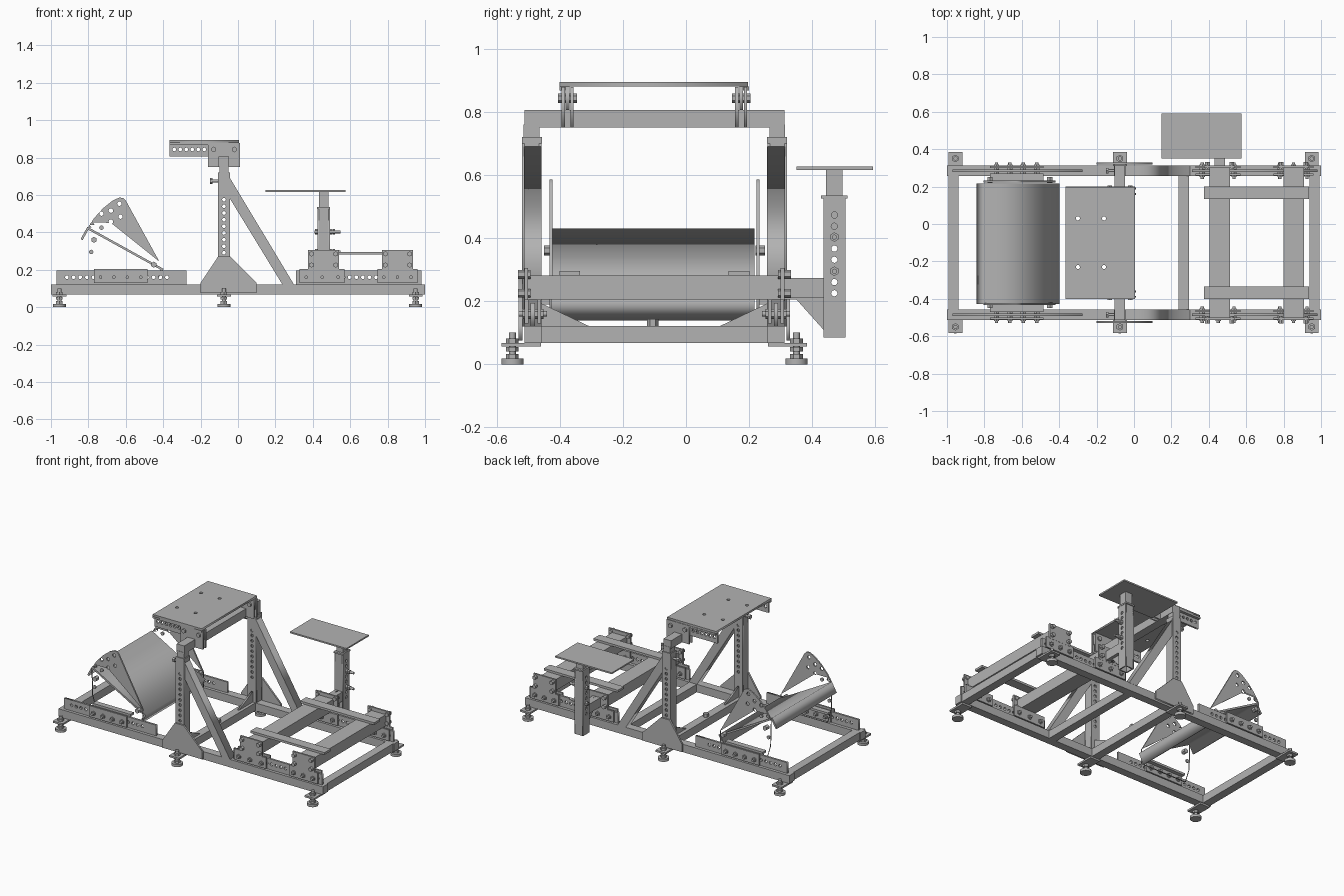
import bpy, bmesh
from math import cos, sin, pi
from mathutils import Matrix, Vector

cube = bpy.data.objects.get("Cube")
if cube:
    bpy.data.objects.remove(cube, do_unlink=True)

steel = bpy.data.materials.new("grey_steel")
steel.use_nodes = True
steel.diffuse_color = (0.45, 0.45, 0.45, 1)
steel.node_tree.nodes["Principled BSDF"].inputs["Base Color"].default_value = (0.45, 0.45, 0.45, 1)

YC = -0.1              # centre line of the frame
SIDES = ((-1, "front"), (1, "back"))

# local (u, v, w) to world: plates facing x use (y, z), facing y use (x, z)
FRAMES = {
    "x": Matrix(((0, 0, 1), (1, 0, 0), (0, 1, 0))).to_4x4(),
    "y": Matrix(((1, 0, 0), (0, 0, -1), (0, 1, 0))).to_4x4(),
    "z": Matrix.Identity(4),
}


def add(name, mesh):
    ob = bpy.data.objects.new(name, mesh)
    mesh.materials.clear()
    mesh.materials.append(steel)
    bpy.context.collection.objects.link(ob)
    return ob


def box(name, x, y, z):
    bm = bmesh.new()
    bmesh.ops.create_cube(bm, size=1)
    for v in bm.verts:
        v.co = [min(r) + (c + 0.5) * (max(r) - min(r)) for r, c in zip((x, y, z), v.co)]
    mesh = bpy.data.meshes.new(name)
    bm.to_mesh(mesh)
    bm.free()
    return add(name, mesh)


def rod(name, centre, axis, r, length, sides=6):
    bm = bmesh.new()
    bmesh.ops.create_cone(bm, cap_ends=True, segments=sides, radius1=r, radius2=r, depth=length)
    if sides > 8:
        for f in bm.faces:
            f.smooth = len(f.verts) == 4
        for e in bm.edges:
            e.smooth = all(f.smooth for f in e.link_faces)
    bm.transform(Matrix.Translation(centre) @ FRAMES[axis])
    mesh = bpy.data.meshes.new(name)
    bm.to_mesh(mesh)
    bm.free()
    return add(name, mesh)


def plate(name, axis, at, thick, outline, holes=(), r=0.01):
    """Flat plate with round holes, normal to the axis, centred at that coordinate."""
    cu = bpy.data.curves.new(name, "CURVE")
    cu.dimensions = "2D"
    cu.fill_mode = "BOTH"
    cu.extrude = thick / 2
    rings = [outline] + [[(u + r * cos(k * pi / 6), v + r * sin(k * pi / 6)) for k in range(12)]
                         for u, v in holes]
    for ring in rings:
        sp = cu.splines.new("POLY")
        sp.points.add(len(ring) - 1)
        for p, (u, v) in zip(sp.points, ring):
            p.co = (u, v, 0, 1)
        sp.use_cyclic_u = True
    tmp = bpy.data.objects.new(name + "_tmp", cu)
    bpy.context.collection.objects.link(tmp)
    dg = bpy.context.evaluated_depsgraph_get()
    mesh = bpy.data.meshes.new_from_object(tmp.evaluated_get(dg))
    bpy.data.objects.remove(tmp, do_unlink=True)
    mesh.transform(Matrix.Translation(Vector([at if a == axis else 0 for a in "xyz"])) @ FRAMES[axis])
    mesh.name = name
    return add(name, mesh)


def rect(u0, u1, v0, v1):
    return [(u0, v0), (u1, v0), (u1, v1), (u0, v1)]


def row(a, b, n, v):
    return [(a + (b - a) * k / (n - 1), v) for k in range(n)]


def column(u, a, b, n):
    return [(u, a + (b - a) * k / (n - 1)) for k in range(n)]


# Base frame cross tubes
for i, x in enumerate((-0.965, -0.077, 0.267, 0.965)):
    box(f"cross_tube_{i}", (x - 0.028, x + 0.028), (YC - 0.357, YC + 0.357), (0.068, 0.122))
rod("centre_nut", (-0.077, YC - 0.005, 0.132), "z", 0.018, 0.024)

fan = [(-0.42, 0.14), (-0.42, 0.243), (-0.6, 0.57), (-0.612, 0.583), (-0.634, 0.586), (-0.67, 0.57),
       (-0.72, 0.53), (-0.77, 0.475), (-0.805, 0.42), (-0.8, 0.24), (-0.77, 0.14)]
fan_holes = [(-0.634, 0.553), (-0.68, 0.516), (-0.73, 0.5), (-0.78, 0.44), (-0.628, 0.484), (-0.68, 0.457),
             (-0.73, 0.425), (-0.77, 0.36), (-0.785, 0.295), (-0.45, 0.227)]

for s, side in SIDES:
    def Y(a, b):
        return (YC + s * a, YC + s * b)

    mid = YC + s * 0.385
    box(f"{side}_side_rail", (-1, 1), Y(0.357, 0.412), (0.068, 0.122))

    # Levelling feet
    for i, x in enumerate((-0.955, -0.075, 0.95)):
        box(f"{side}_foot_plate_{i}", (x - 0.037, x + 0.037), Y(0.36, 0.484), (0.056, 0.068))
        y = YC + s * 0.45
        rod(f"{side}_foot_{i}", (x, y, 0.009), "z", 0.035, 0.018, 24)
        rod(f"{side}_foot_stem_{i}", (x, y, 0.055), "z", 0.011, 0.09, 16)
        for z in (0.025, 0.048, 0.075):
            rod(f"{side}_foot_nut_{i}", (x, y, z), "z", 0.02, 0.014)

    # Perforated mounting rails and the clamps that slide on them
    plate(f"{side}_seat_rail", "y", mid, 0.014, rect(-0.97, -0.275, 0.12, 0.195), row(-0.915, -0.38, 16, 0.16))
    plate(f"{side}_deck_rail", "y", mid, 0.014, rect(0.31, 0.98, 0.12, 0.195), row(0.35, 0.95, 18, 0.16))
    for part, x0, x1, n in (("seat", -0.77, -0.485, 4), ("deck_a", 0.33, 0.57, 3), ("deck_b", 0.745, 0.96, 3)):
        for d in (0.365, 0.405):
            box(f"{side}_{part}_clamp", (x0, x1), Y(d - 0.006, d + 0.006), (0.13, 0.205))
        for x, z in row(x0 + 0.035, x1 - 0.035, n, 0.16):
            rod(f"{side}_{part}_bolt", (x, mid, z), "y", 0.016, 0.066)
            rod(f"{side}_{part}_bolt_shank", (x, mid, z), "y", 0.009, 0.09, 12)

    # Fan shaped tilt plate
    plate(f"{side}_tilt_plate", "y", YC + s * 0.328, 0.01, fan, fan_holes, 0.012)
    box(f"{side}_tilt_spacer", (-0.77, -0.485), Y(0.333, 0.36), (0.19, 0.205))
    for x, z in ((-0.77, 0.36), (-0.45, 0.227)):
        rod(f"{side}_tilt_bolt", (x, YC + s * 0.335, z), "y", 0.016, 0.03)

    # Telescopic upright with perforated faces
    holes = column(-0.075, 0.29, 0.61, 10)
    for d in (0.362, 0.416):
        plate(f"{side}_upright_face", "y", YC + s * d, 0.008, rect(-0.107, -0.043, 0.12, 0.7), holes)
    for x in (-0.103, -0.047):
        box(f"{side}_upright_wall", (x - 0.004, x + 0.004), Y(0.362, 0.416), (0.12, 0.7))
    box(f"{side}_upright_collar", (-0.107, -0.043), Y(0.356, 0.42), (0.7, 0.72))
    box(f"{side}_inner_post", (-0.1, -0.05), Y(0.364, 0.414), (0.6, 0.76))
    rod(f"{side}_upright_screw", (-0.125, mid, 0.675), "x", 0.008, 0.045, 12)
    rod(f"{side}_upright_knob", (-0.143, mid, 0.675), "x", 0.016, 0.014)
    plate(f"{side}_upright_gusset", "y", YC + s * 0.424, 0.012,
          [(-0.2, 0.076), (0.1, 0.076), (0.1, 0.13), (-0.04, 0.27), (-0.107, 0.27), (-0.2, 0.13)])
    plate(f"{side}_corner_gusset", "x", -0.075, 0.012,
          [(YC + s * 0.358, 0.12), (YC + s * 0.205, 0.12), (YC + s * 0.358, 0.193)])
    plate(f"{side}_diagonal_brace", "y", mid, 0.056, [(-0.043, 0.69), (0.3, 0.12), (0.238, 0.12), (-0.043, 0.58)])

    # Tray brackets on the top beam
    d = YC + s * 0.265
    plate(f"{side}_tray_rail", "y", d + s * 0.01, 0.012, rect(-0.365, 0.005, 0.805, 0.88), row(-0.34, -0.02, 11, 0.843))
    for k in (-1, 1):
        plate(f"{side}_tray_clamp", "y", d + s * 0.01 + k * 0.014, 0.01, rect(-0.16, 0.01, 0.75, 0.878))
    for x in (-0.13, -0.02):
        rod(f"{side}_tray_bolt", (x, d + s * 0.01, 0.843), "y", 0.015, 0.06)
    box(f"{side}_tray_angle", (-0.365, 0.005), (d + s * 0.004, d + s * 0.035), (0.868, 0.88))

    # Deck end plates and long slats
    for i, x in enumerate((0.458, 0.853)):
        box(f"{side}_deck_end_plate_{i}", (x - 0.083, x + 0.083), Y(0.4, 0.412), (0.2, 0.305))
        for dx in (-0.065, 0.065):
            for z in (0.225, 0.285):
                rod(f"{side}_deck_end_bolt_{i}", (x + dx, YC + s * 0.412, z), "y", 0.014, 0.04)
    box(f"{side}_deck_slat", (0.375, 0.935), Y(0.235, 0.301), (0.281, 0.296))

# Top beam and tray
box("top_beam", (-0.105, -0.048), (YC - 0.412, YC + 0.412), (0.75, 0.805))
plate("tray", "z", 0.887, 0.014, rect(-0.365, 0.005, -0.4, 0.197),
      [(x, y) for x in (-0.3, -0.16) for y in (-0.23, 0.03)], 0.011)

# Tilted seat pan, a folded channel
a, b = Vector((-0.398, 0.205)), Vector((-0.805, 0.43))
t = (b - a).normalized()
n = Vector((-t.y, t.x))
w = 0.012
pan = [a, b, b + n * 0.075, b + n * 0.075 - t * w, b + n * w - t * w,
       a + n * w + t * w, a + n * 0.075 + t * w, a + n * 0.075]
plate("seat_pan", "y", YC - 0.005, 0.645, [tuple(p) for p in pan])

# Deck cross members
for i, x in enumerate((0.458, 0.853)):
    box(f"deck_cross_member_{i}", (x - 0.055, x + 0.055), (YC - 0.4, YC + 0.4), (0.205, 0.281))

# Side table on a telescopic post
PX, PY = 0.458, 0.47
for dx in (-0.029, 0.029):
    plate("table_post_face", "x", PX + dx, 0.008, rect(PY - 0.035, PY + 0.035, 0.085, 0.53), column(PY, 0.225, 0.473, 8))
for dy in (-0.031, 0.031):
    box("table_post_wall", (PX - 0.029, PX + 0.029), (PY + dy - 0.004, PY + dy + 0.004), (0.085, 0.53))
box("table_post_collar", (PX - 0.035, PX + 0.035), (PY - 0.042, PY + 0.042), (0.525, 0.535))
box("table_inner_post", (PX - 0.025, PX + 0.025), (PY - 0.026, PY + 0.026), (0.4, 0.618))
box("table_top", (0.147, 0.575), (0.35, 0.592), (0.616, 0.626))
for z in (0.403, 0.295):
    rod("table_post_screw", (PX + 0.02, PY, z), "x", 0.008, 0.14, 12)
    for dx in (-0.04, 0.04, 0.055):
        rod("table_post_nut", (PX + dx, PY, z), "x", 0.015, 0.012)
box("table_arm", (PX - 0.028, PX + 0.028), (0.3, PY - 0.033), (0.21, 0.273))
plate("table_arm_gusset", "x", PX, 0.014, [(0.312, 0.273), (0.437, 0.273), (0.437, 0.108), (0.35, 0.205), (0.312, 0.205)])
